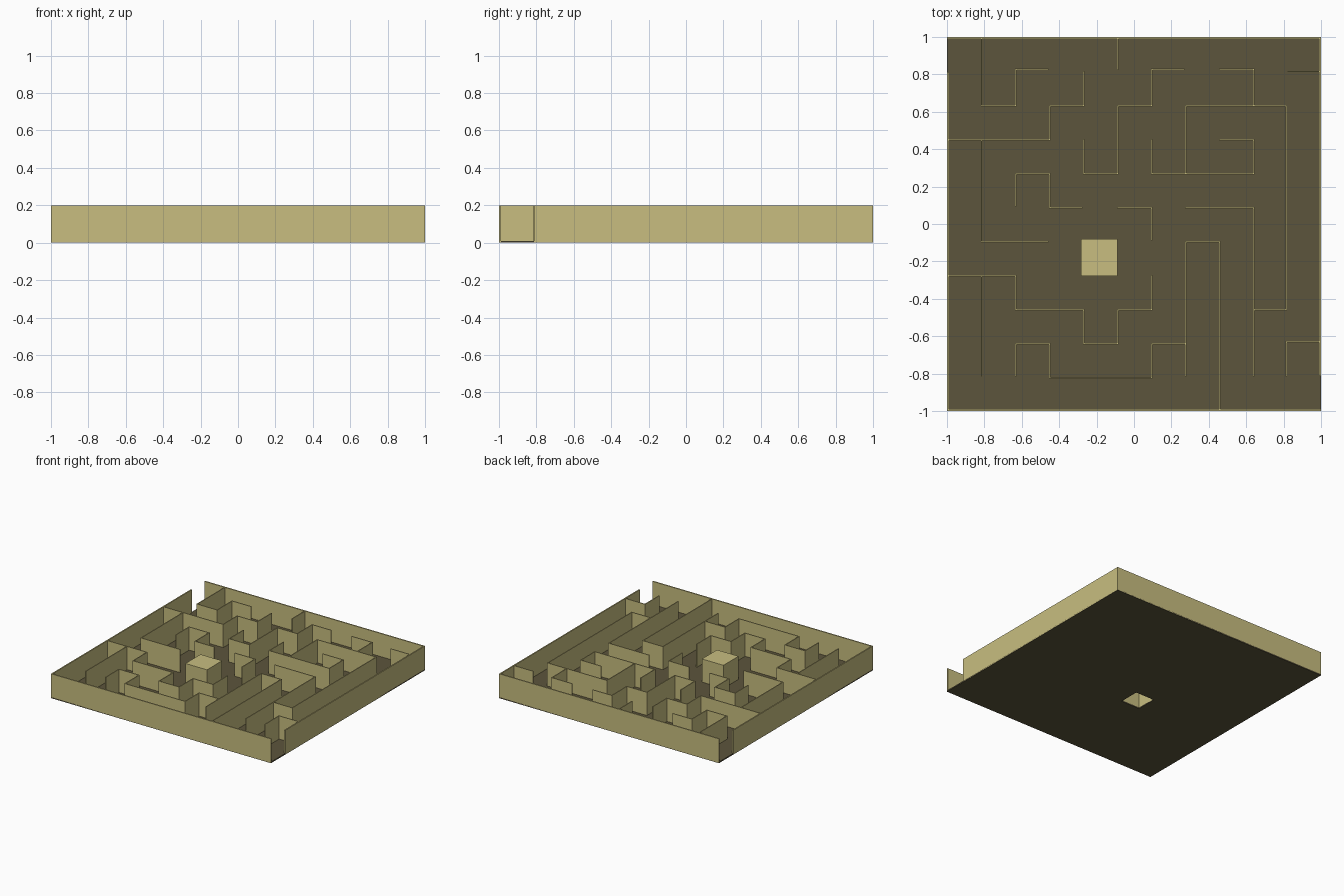
import bpy, bmesh
from mathutils import Matrix, Vector

if "Cube" in bpy.data.objects:
    bpy.data.objects.remove(bpy.data.objects["Cube"])

H, T, T_OUT, FLOOR = 0.2, 0.007, 0.01, 0.01


def material(name, rgb):
    m = bpy.data.materials.new(name)
    m.diffuse_color = (*rgb, 1)
    m.use_nodes = True
    m.node_tree.nodes["Principled BSDF"].inputs["Base Color"].default_value = m.diffuse_color
    return m


SAND = material("sand", (0.578, 0.515, 0.216))
BROWN = material("brown", (0.107, 0.089, 0.045))


def boxes(name, items, mat=None):
    """One object from boxes given as (x0, x1, y0, y1, z0, z1)."""
    bm = bmesh.new()
    for x0, x1, y0, y1, z0, z1 in items:
        c = Vector((x0 + x1, y0 + y1, z0 + z1)) / 2
        s = Matrix.Diagonal((x1 - x0, y1 - y0, z1 - z0, 1))
        bmesh.ops.create_cube(bm, size=1, matrix=Matrix.Translation(c) @ s)
    me = bpy.data.meshes.new(name)
    bm.to_mesh(me)
    bm.free()
    ob = bpy.data.objects.new(name, me)
    bpy.context.collection.objects.link(ob)
    if mat:
        me.materials.append(mat)
    return ob


# outer walls, with openings at back left and front right
G = 0.814
boxes("outer_walls", [
    (-1, 1, -1, -1 + T_OUT, 0.002, H),
    (-1, 1, 1 - T_OUT, 1, 0.002, H),
    (-1, -1 + T_OUT, -1, G, 0.002, H),
    (1 - T_OUT, 1, -G, 1, 0.002, H),
], SAND)

# inner walls: paths in cell coordinates, two digits/values per corner
E, R = 0.06, 9.95   # trim of free ends, last column line
TOP = 10.07         # last row line
PATHS = [
    [(1, 11), (1, 9), (2, 9), (2, TOP), (3 - E, TOP)],
    [(5, 11), (5, TOP)],
    [(4, 10), (4, 9), (3, 9), (3, 8), (0, 8)],
    [(1, 8), (1, 5), (3 - E, 5)],
    [(2, 6 + E), (2, 7), (3, 7), (3, 6), (4 - E, 6)],
    [(4, 8), (4, 7), (5, 7), (5, 9), (6, 9), (6, TOP), (7 - E, TOP)],
    [(6, 8), (6, 7), (9, 7), (9, 8), (8, 8)],
    [(7, 7), (7, 9), (R, 9), (R, 3), (9, 3)],
    [(9, 9), (9, TOP), (8, TOP)],
    [(10, 10), (11, 10)],
    [(5, 6), (6, 6), (6, 5 + E)],
    [(7, 6), (9, 6), (9, 1 + E)],
    [(7, 1 + E), (7, 5), (8, 5), (8, 0)],
    [(R, 1 + E), (R, 2 + E), (11, 2 + E)],
    [(0, 4), (2, 4), (2, 3), (4, 3), (4, 2), (5, 2), (5, 3), (6, 3), (6, 4)],
    [(1, 4), (1, 1 + E)],
    [(2, 1 + E), (2, 2), (3, 2), (3, 1), (6, 1), (6, 2), (7, 2)],
]


def place(p):
    lim = 1 - T_OUT / 2
    return [max(-lim, min(lim, o + 0.182 * v)) for o, v in zip((-0.997, -1.005), p)]


segments = []
for path in PATHS:
    pts = [place(p) for p in path]
    for (ax, ay), (bx, by) in zip(pts, pts[1:]):
        segments.append((min(ax, bx) - T / 2, max(ax, bx) + T / 2,
                         min(ay, by) - T / 2, max(ay, by) + T / 2, 0.005, H))
boxes("inner_walls", segments, SAND)

# floor slab and hollow block, open underneath
floor = boxes("floor", [(-1, 1, -1, 1, 0, FLOOR)], BROWN)
CX, CY, B, C = -0.186, -0.179, 0.098, 0.0855
block = boxes("block", [(CX - B, CX + B, CY - B, CY + B, 0.005, H)], SAND)
cutter = boxes("cavity_cutter", [(CX - C, CX + C, CY - C, CY + C, -0.1, H - 0.01)])
cutter.hide_render = True
cutter.display_type = 'WIRE'
for ob in (floor, block):
    mod = ob.modifiers.new("cavity", 'BOOLEAN')
    mod.operation = 'DIFFERENCE'
    mod.solver = 'EXACT'
    mod.object = cutter
